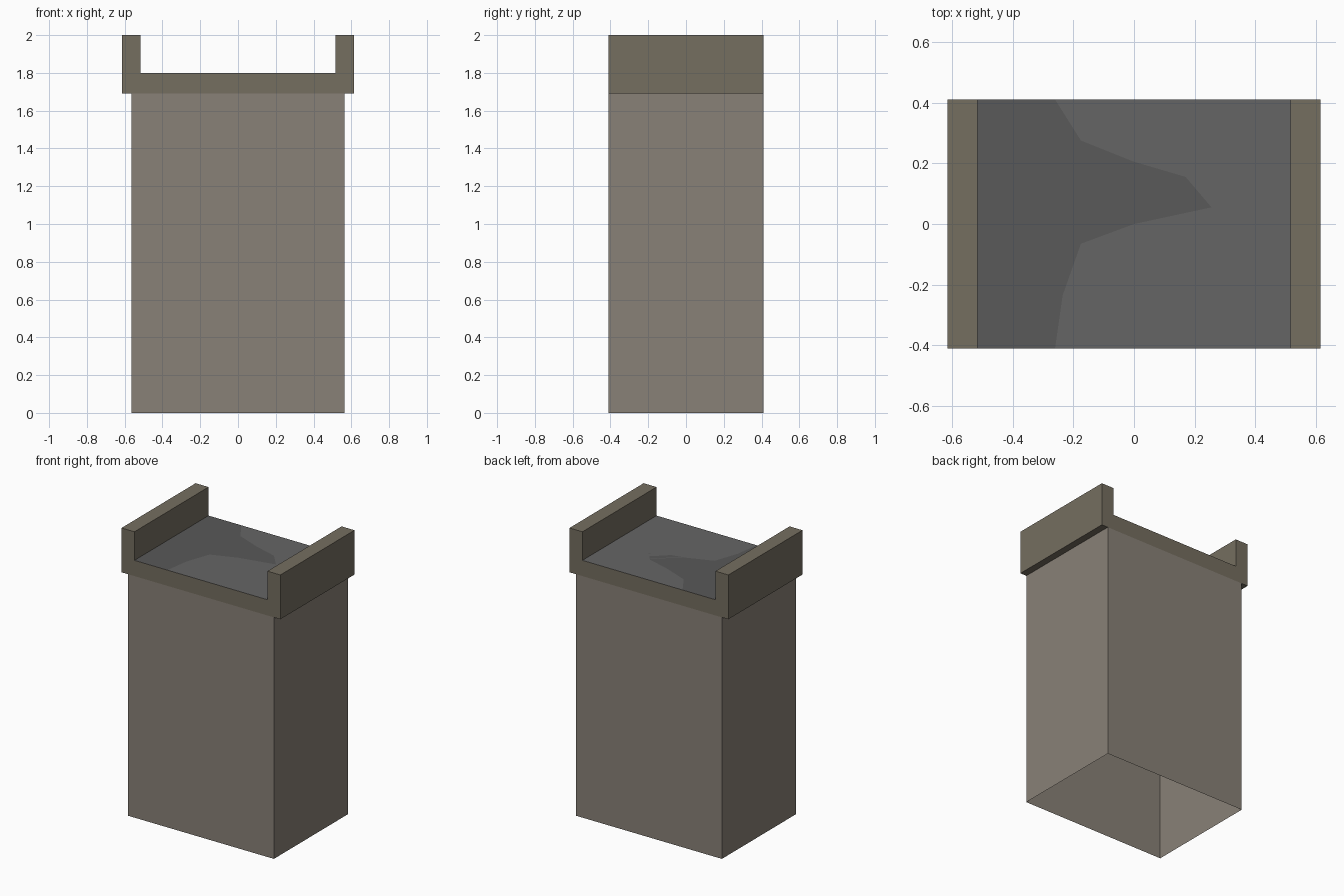
import bpy, bmesh

if "Cube" in bpy.data.objects:
    bpy.data.objects.remove(bpy.data.objects["Cube"])

HY = 0.41            # half depth
BX, TX, IX = 0.565, 0.615, 0.515   # half widths: pier, trim, inside of walls
Z1, Z2, Z3 = 1.69, 1.80, 2.0       # trim bottom, deck, wall top


def material(name, rgb):
    m = bpy.data.materials.new(name)
    m.diffuse_color = (*rgb, 1)
    m.use_nodes = True
    m.node_tree.nodes["Principled BSDF"].inputs["Base Color"].default_value = m.diffuse_color
    return m


def finish(name, bm, *mats):
    me = bpy.data.meshes.new(name)
    bm.to_mesh(me)
    bm.free()
    for m in mats:
        me.materials.append(m)
    ob = bpy.data.objects.new(name, me)
    bpy.context.collection.objects.link(ob)
    return ob


def sweep_sides(bm, rings, skip=()):
    """Join two matching rings of points with quads."""
    a, b = rings
    n = len(a)
    for i in range(n):
        if i not in skip:
            bm.faces.new((a[i], a[(i + 1) % n], b[(i + 1) % n], b[i]))


stone = material("stone", (0.25, 0.22, 0.185))
trim = material("trim_stone", (0.178, 0.156, 0.117))
asphalt = material("asphalt", (0.13, 0.13, 0.13))
worn = material("dark_asphalt", (0.10, 0.10, 0.10))

# Pier: four walls, open at the bottom
bm = bmesh.new()
corners = [(-BX, -HY), (BX, -HY), (BX, HY), (-BX, HY)]
sweep_sides(bm, [[bm.verts.new((x, y, z)) for x, y in corners] for z in (0, Z1)])
finish("pier", bm, stone)

# Trim: U profile with side walls; the deck and the hollow underside stay open
bm = bmesh.new()
profile = [(-TX, Z1), (-BX, Z1), (BX, Z1), (TX, Z1), (TX, Z3), (IX, Z3),
           (IX, Z2), (-IX, Z2), (-IX, Z3), (-TX, Z3)]
front, back = [[bm.verts.new((x, y, z)) for x, z in profile] for y in (-HY, HY)]
sweep_sides(bm, (front, back), skip=(1, 6))
bm.faces.new(front[::-1])
bm.faces.new(back)
bmesh.ops.recalc_face_normals(bm, faces=bm.faces)
for f in bm.faces:
    c = f.calc_center_median()
    ny = f.normal.y
    if abs(ny) > 0.9 and ny * c.y < 0:
        f.normal_flip()
finish("parapet_trim", bm, trim)

# Deck: flat surface split by an irregular tone boundary
bm = bmesh.new()
line = [(-0.26, -HY), (-0.235, -0.235), (-0.175, -0.065), (0, 0), (0.255, 0.055),
        (0.17, 0.155), (0, 0.205), (-0.175, 0.275), (-0.26, HY)]
edge = [bm.verts.new((x, y, Z2)) for x, y in line]
left = [bm.verts.new((-IX, y, Z2)) for y in (HY, -HY)]
right = [bm.verts.new((IX, y, Z2)) for y in (-HY, HY)]
bm.faces.new(edge + left).material_index = 1
bm.faces.new(edge[::-1] + right)
bmesh.ops.triangulate(bm, faces=bm.faces)
for f in bm.faces:
    f.normal_update()
    if f.normal.z < 0:
        f.normal_flip()
finish("deck", bm, asphalt, worn)
